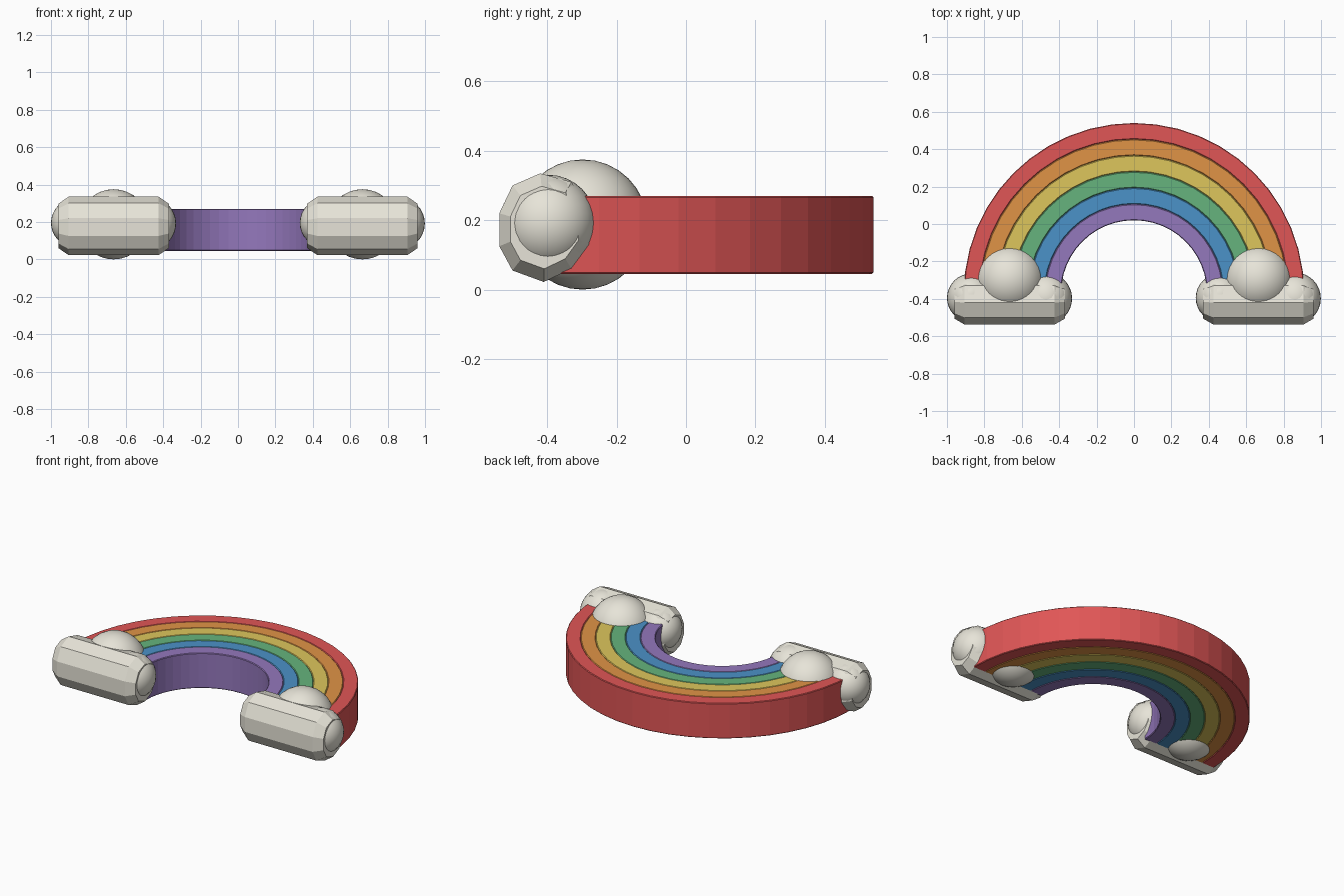
import bpy, bmesh
from math import pi, cos, sin, radians

cube = bpy.data.objects.get("Cube")
if cube:
    bpy.data.objects.remove(cube)


def material(name, rgb):
    """Flat material from 0-255 display values, stored as linear."""
    lin = [((c / 255 + 0.055) / 1.055) ** 2.4 for c in rgb] + [1.0]
    m = bpy.data.materials.new(name)
    m.use_nodes = True
    m.diffuse_color = lin
    m.node_tree.nodes["Principled BSDF"].inputs["Base Color"].default_value = lin
    return m


def finish(name, bm, mat):
    bmesh.ops.recalc_face_normals(bm, faces=bm.faces)
    me = bpy.data.meshes.new(name)
    bm.to_mesh(me)
    bm.free()
    me.materials.append(mat)
    ob = bpy.data.objects.new(name, me)
    bpy.context.collection.objects.link(ob)
    return ob


# Rainbow bands: nested half rings with a rectangular section
OUTER, INNER, CENTRE_Y = 0.91, 0.39, -0.37
LOW, HIGH, STEPS = 0.045, 0.27, 24


def band(name, r_in, r_out, mat):
    bm = bmesh.new()
    rings = []
    for i in range(STEPS + 1):
        a = pi * i / STEPS
        rings.append([bm.verts.new((r * cos(a), CENTRE_Y + r * sin(a), z))
                      for r, z in ((r_in, LOW), (r_out, LOW), (r_out, HIGH), (r_in, HIGH))])
    for a, b in zip(rings, rings[1:]):
        for k in range(4):
            n = (k + 1) % 4
            bm.faces.new((a[k], a[n], b[n], b[k]))
    bm.faces.new(rings[0])
    bm.faces.new(rings[-1])
    ob = finish(name, bm, mat)
    bev = ob.modifiers.new("soft_edges", 'BEVEL')
    bev.width = 0.004
    bev.segments = 1
    bev.limit_method = 'ANGLE'
    bev.angle_limit = radians(30)


colours = [("red", (224, 86, 86)), ("orange", (224, 148, 70)), ("yellow", (222, 198, 92)),
           ("green", (102, 180, 125)), ("blue", (75, 146, 200)), ("purple", (148, 120, 188))]
width = (OUTER - INNER) / len(colours)
for i, (name, rgb) in enumerate(colours):
    r_out = OUTER - i * width
    band(name + "_band", r_out - width, r_out, material(name, rgb))

# Clouds: a faceted log with tapered ends, plus round puffs
white = material("cloud_white", (235, 232, 220))
LOG_Y, LOG_Z = -0.405, 0.18
LOG = [(-0.42, 0.335), (-0.50, 0.30), (-0.538, 0.22), (-0.538, 0.125), (-0.50, 0.055),
       (-0.41, 0.022), (-0.33, 0.06), (-0.28, 0.13), (-0.28, 0.23), (-0.33, 0.31)]


def cloud_log(name, x):
    bm = bmesh.new()
    rings = []
    for dx, s in ((-0.295, 0.76), (-0.24, 1), (0.24, 1), (0.295, 0.76)):
        rings.append([bm.verts.new((x + dx, LOG_Y + (y - LOG_Y) * s, LOG_Z + (z - LOG_Z) * s))
                      for y, z in LOG])
    for a, b in zip(rings, rings[1:]):
        for k in range(len(LOG)):
            n = (k + 1) % len(LOG)
            bm.faces.new((a[k], a[n], b[n], b[k]))
    bm.faces.new(rings[0])
    bm.faces.new(rings[-1])
    finish(name, bm, white)


def puff(name, x, y, z, r):
    bm = bmesh.new()
    bmesh.ops.create_uvsphere(bm, u_segments=32, v_segments=16, radius=r)
    bmesh.ops.translate(bm, vec=(x, y, z), verts=bm.verts)
    for f in bm.faces:
        f.smooth = True
    finish(name, bm, white)


for side, x in (("right", -0.665), ("left", 0.665)):
    cloud_log(side + "_cloud_log", x)
    puff(side + "_cloud_back_puff", x, -0.298, 0.1875, 0.1875)
    puff(side + "_cloud_end_puff_a", x - 0.205, -0.395, 0.195, 0.13)
    puff(side + "_cloud_end_puff_b", x + 0.195, -0.398, 0.192, 0.139)
